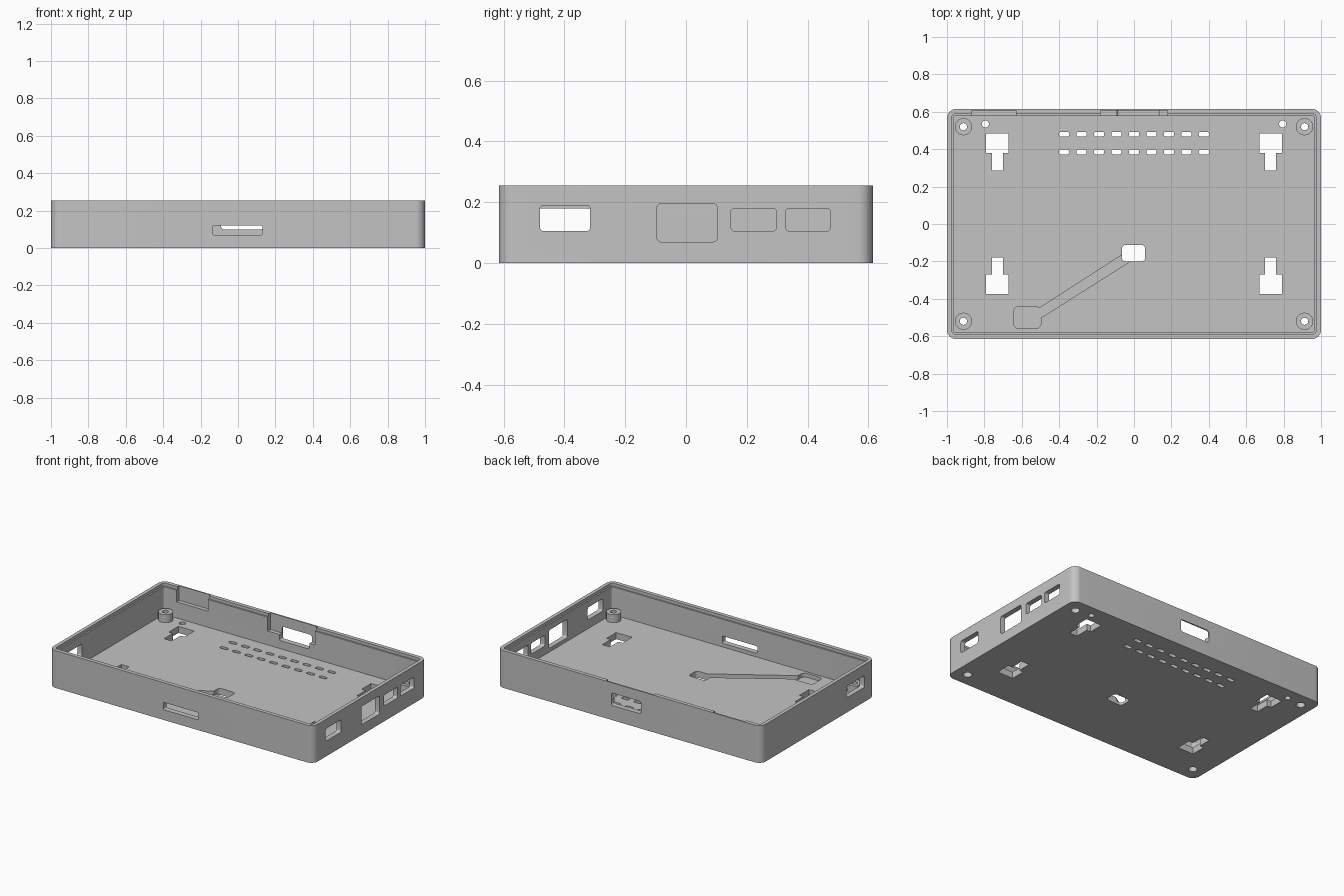
import bpy, bmesh, math
from mathutils import Vector

if "Cube" in bpy.data.objects:
    bpy.data.objects.remove(bpy.data.objects["Cube"])

grey = bpy.data.materials.new("plain_grey")
colour = (0.55, 0.55, 0.55, 1)
grey.use_nodes = True
grey.diffuse_color = colour
grey.node_tree.nodes["Principled BSDF"].inputs["Base Color"].default_value = colour

FLOOR, TOP, WALL_X, WALL_Y = 0.045, 0.255, 1.0, 0.615


def rounded(u0, u1, v0, v1, r=0.012, steps=5):
    """Outline of a rectangle with rounded corners."""
    pts = []
    corners = ((u1 - r, v1 - r), (u0 + r, v1 - r), (u0 + r, v0 + r), (u1 - r, v0 + r))
    for k, (cu, cv) in enumerate(corners):
        for i in range(steps + 1):
            a = math.pi / 2 * (k + i / steps)
            pts.append((cu + r * math.cos(a), cv + r * math.sin(a)))
    return pts


def circle(u, v, r, n=32):
    return [(u + r * math.cos(math.tau * i / n), v + r * math.sin(math.tau * i / n))
            for i in range(n)]


def prism(name, outline, lo, hi, axis="z"):
    """Extrude an outline along one axis: x uses (y, z), y uses (x, z), z uses (x, y)."""
    place = {"x": lambda u, v, w: (w, u, v),
             "y": lambda u, v, w: (u, w, v),
             "z": lambda u, v, w: (u, v, w)}[axis]
    bm = bmesh.new()
    face = bm.faces.new([bm.verts.new(place(u, v, lo)) for u, v in outline])
    new = bmesh.ops.extrude_face_region(bm, geom=[face])["geom"]
    bmesh.ops.translate(bm, verts=[g for g in new if isinstance(g, bmesh.types.BMVert)],
                        vec=Vector(place(0, 0, hi - lo)))
    bmesh.ops.recalc_face_normals(bm, faces=bm.faces)
    mesh = bpy.data.meshes.new(name)
    bm.to_mesh(mesh)
    bm.free()
    mesh.materials.append(grey)
    obj = bpy.data.objects.new(name, mesh)
    bpy.context.scene.collection.objects.link(obj)
    return obj


def combine(tool, operation="DIFFERENCE"):
    """Apply a boolean to the tray and discard the tool."""
    mod = tray.modifiers.new("bool", "BOOLEAN")
    mod.operation, mod.object, mod.solver = operation, tool, "EXACT"
    evaluated = tray.evaluated_get(bpy.context.evaluated_depsgraph_get())
    mesh = bpy.data.meshes.new_from_object(evaluated)
    tray.modifiers.clear()
    tray.data = mesh
    bpy.data.objects.remove(tool)


def cut(outline, lo, hi, axis="z"):
    combine(prism("cutter", outline, lo, hi, axis))


# Outer shell, cavity and the stepped lip
tray = prism("case_tray", rounded(-WALL_X, WALL_X, -WALL_Y, WALL_Y, 0.05, 10), 0, TOP)
cut(rounded(-0.965, 0.965, -0.578, 0.578, 0.012), FLOOR, 0.4)
cut(rounded(-0.975, 0.975, -0.588, 0.588, 0.02), 0.235, 0.4)

# Recesses inside the back wall, open at the top
for x0, x1, z0 in ((-0.87, -0.63, 0.155), (-0.18, 0.18, 0.14)):
    cut([(x0, z0), (x1, z0), (x1, 0.4), (x0, 0.4)], 0.55, 0.606, "y")

# Corner screw posts with counterbored holes
for sx in (-1, 1):
    for sy in (-1, 1):
        x, y = sx * 0.912, sy * 0.52
        combine(prism("post", circle(x, y, 0.046), 0.02, 0.1), "UNION")
        cut(circle(x, y, 0.019), -0.1, 0.2)
        cut(circle(x, y, 0.028), -0.1, 0.045)
    # Locating holes near the back corners
    cut(circle(sx * 0.795, 0.535, 0.019), -0.1, 0.1)

# Keyhole slots for wall mounting, wide end towards the outside
for x in (-0.73, 0.73):
    for wide, neck, tip in ((0.483, 0.38, 0.285), (-0.373, -0.27, -0.178)):
        w, n = 0.06, 0.029
        cut([(x - w, wide), (x + w, wide), (x + w, neck), (x + n, neck),
             (x + n, tip), (x - n, tip), (x - n, neck), (x - w, neck)], -0.1, 0.1)

# Two rows of ventilation slots
for y in (0.385, 0.48):
    for i in range(9):
        x = (i - 4) * 0.0935
        cut(rounded(x - 0.028, x + 0.028, y - 0.013, y + 0.013, 0.0125), -0.1, 0.1)

# Cable pocket, diagonal channel and pass-through hole in the floor
cut(rounded(-0.645, -0.497, -0.56, -0.442, 0.03), 0.018, 0.1)
cut([(-0.53, -0.465), (-0.515, -0.513), (0.0, -0.187), (-0.03, -0.143)], 0.018, 0.1)
cut(rounded(-0.065, 0.06, -0.2, -0.112, 0.02), -0.1, 0.1)

# Front slot and back opening
cut(rounded(-0.135, 0.13, 0.07, 0.12, 0.008), -0.7, -0.5, "y")
cut(rounded(-0.09, 0.135, 0.1, 0.185), 0.5, 0.7, "y")

# Side openings
for y0, y1, z0, z1 in ((-0.48, -0.315, 0.105, 0.19), (-0.095, 0.102, 0.07, 0.195),
                       (0.148, 0.297, 0.105, 0.18), (0.328, 0.475, 0.105, 0.18)):
    cut(rounded(y0, y1, z0, z1), 0.94, 1.1, "x")
cut(rounded(-0.5, -0.31, 0.1, 0.18), -1.1, -0.94, "x")

# Smooth rounded corners, sharp edges elsewhere
bpy.ops.object.select_all(action="DESELECT")
tray.select_set(True)
bpy.context.view_layer.objects.active = tray
bpy.ops.object.shade_smooth_by_angle(angle=math.radians(30))
